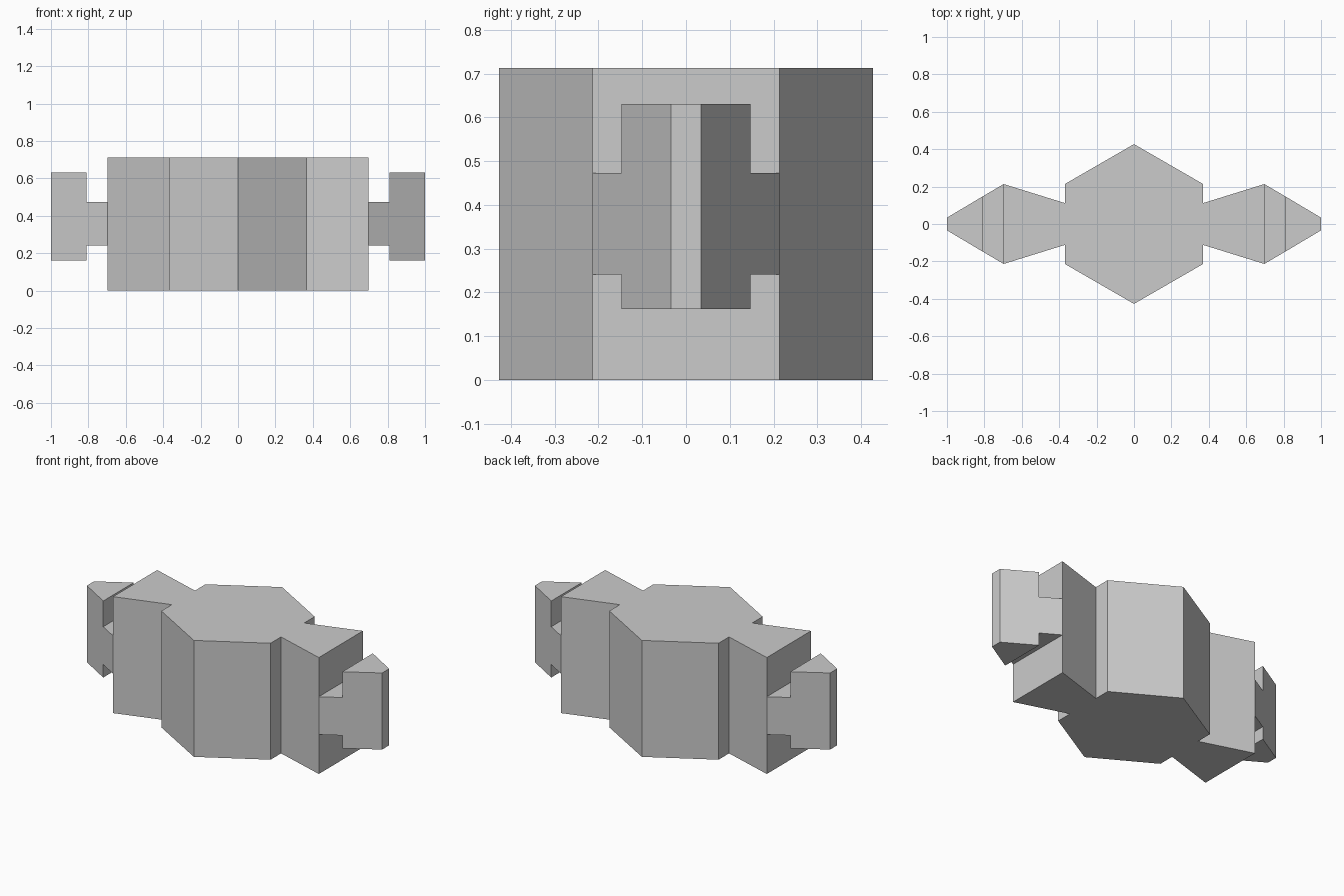
import bpy, bmesh

if "Cube" in bpy.data.objects:
    bpy.data.objects.remove(bpy.data.objects["Cube"])


def prism(name, outline, z0, z1):
    """Extrude a plan outline (x, y) vertically from z0 to z1."""
    bm = bmesh.new()
    base = bm.faces.new([bm.verts.new((x, y, z0)) for x, y in outline])
    top = bmesh.ops.extrude_face_region(bm, geom=[base], use_keep_orig=True)["geom"]
    bmesh.ops.translate(bm, vec=(0, 0, z1 - z0),
                        verts=[g for g in top if isinstance(g, bmesh.types.BMVert)])
    bmesh.ops.recalc_face_normals(bm, faces=bm.faces[:])
    mesh = bpy.data.meshes.new(name)
    bm.to_mesh(mesh)
    bm.free()
    obj = bpy.data.objects.new(name, mesh)
    bpy.context.collection.objects.link(obj)
    return obj


def symmetric(half, side=1):
    """Close a half outline (y > 0) by reflecting it over y = 0."""
    return [(side * x, -y) for x, y in half] + [(side * x, y) for x, y in reversed(half)]


HEIGHT = 0.713
HEX_X, HEX_Y = 0.37, 0.427
WING_X, WING_Y = 0.697, 0.2135
HEAD_X = 0.81

# Central hexagonal body
prism("hex_body", [(0, -HEX_Y), (HEX_X, -HEX_Y / 2), (HEX_X, HEX_Y / 2),
                   (0, HEX_Y), (-HEX_X, HEX_Y / 2), (-HEX_X, -HEX_Y / 2)], 0, HEIGHT)

for label, side in (("right", 1), ("left", -1)):
    # Full-height flared wing
    prism(label + "_wing", symmetric([(HEX_X, 0.112), (WING_X, WING_Y)], side), 0, HEIGHT)
    # Low neck joining the wing to the connector head
    prism(label + "_neck", symmetric([(WING_X, WING_Y), (HEAD_X, 0.147)], side), 0.241, 0.473)
    # Tapered, taller connector head
    prism(label + "_head", symmetric([(HEAD_X, 0.147), (1.0, 0.034)], side), 0.162, 0.631)
